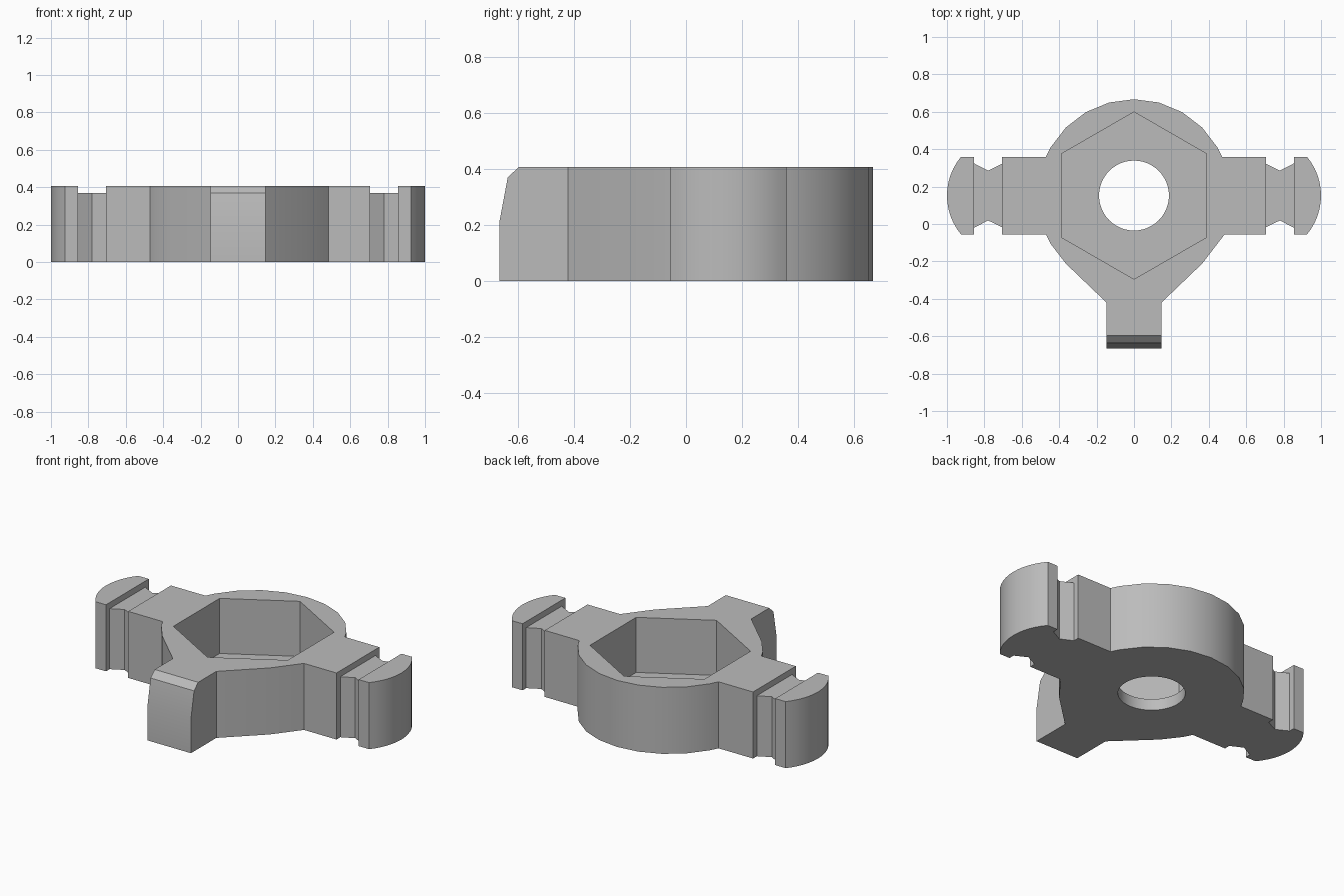
import bpy, bmesh, math
from mathutils import Vector

if "Cube" in bpy.data.objects:
    bpy.data.objects.remove(bpy.data.objects["Cube"], do_unlink=True)

HEIGHT = 0.407
CY = 0.152          # hub and arm centre line
HUB_R = 0.515
ARM_W = 0.207       # arm half width
FLOOR = 0.07        # thickness below the hex pocket

grey = bpy.data.materials.new("plain grey")
grey.use_nodes = True
colour = (0.5, 0.5, 0.5, 1)
grey.diffuse_color = colour
grey.node_tree.nodes["Principled BSDF"].inputs["Base Color"].default_value = colour


def prism(name, points, direction):
    """Extrude a closed loop of 3D points along a direction."""
    bm = bmesh.new()
    face = bm.faces.new([bm.verts.new(p) for p in points])
    res = bmesh.ops.extrude_face_region(bm, geom=[face])
    verts = [g for g in res["geom"] if isinstance(g, bmesh.types.BMVert)]
    bmesh.ops.translate(bm, verts=verts, vec=Vector(direction))
    bmesh.ops.recalc_face_normals(bm, faces=bm.faces)
    mesh = bpy.data.meshes.new(name)
    bm.to_mesh(mesh)
    bm.free()
    mesh.materials.append(grey)
    obj = bpy.data.objects.new(name, mesh)
    bpy.context.collection.objects.link(obj)
    return obj


def ring(radius, sides, start, z):
    angles = [start + math.tau * i / sides for i in range(sides)]
    return [(radius * math.cos(a), CY + radius * math.sin(a), z) for a in angles]


def hub_point(deg):
    a = math.radians(deg)
    return (HUB_R * math.cos(a), CY + HUB_R * math.sin(a))


# Arm outline, front to back: shaft, V notch, rounded end
notch = [(0.705, -ARM_W), (0.705, -0.17), (0.78, -0.133), (0.855, -0.172), (0.855, -ARM_W)]
end_r = 0.324
half = math.asin(ARM_W / end_r)
arc = [(1 - end_r + end_r * math.cos(a), end_r * math.sin(a))
       for a in (half * (i / 6 - 1) for i in range(13))]
arm = notch + arc + [(x, -y) for x, y in reversed(notch)]
arm_right = [(x, CY + y) for x, y in arm]
arm_left = [(-x, y) for x, y in reversed(arm_right)]

# Whole plan outline, counter-clockwise from the front leg
root_x = math.sqrt(HUB_R ** 2 - ARM_W ** 2)
outline = [(-0.147, -0.665), (0.147, -0.665), (0.147, -0.42), hub_point(315),
           (0.485, CY - ARM_W)]
outline += arm_right + [(root_x, CY + ARM_W)]
outline += [hub_point(d) for d in range(30, 151, 15)]
outline += [(-root_x, CY + ARM_W)] + arm_left
outline += [(-root_x, CY - ARM_W), hub_point(210), hub_point(225), (-0.147, -0.42)]
body = prism("bracket_body", [(x, y, 0) for x, y in outline], (0, 0, HEIGHT))

# Pocket, through hole, neck steps and front leg nose
nose = [(-0.57, 0.43), (-0.635, 0.37), (-0.6725, 0.17), (-0.72, 0.17), (-0.72, 0.43)]
cutters = [
    prism("hex_pocket_cutter", ring(0.447, 6, math.pi / 2, FLOOR), (0, 0, 1)),
    prism("hole_cutter", ring(0.187, 48, 0, -0.2), (0, 0, 1)),
    prism("leg_nose_cutter", [(-0.3, y, z) for y, z in nose], (0.6, 0, 0)),
]
for side, name in ((1, "left"), (-1, "right")):
    neck = [(side * x, y, 0.37) for x, y in
            ((0.705, -0.2), (0.855, -0.2), (0.855, 0.5), (0.705, 0.5))]
    cutters.append(prism(name + "_neck_cutter", neck, (0, 0, 0.2)))

bpy.ops.object.select_all(action="DESELECT")
body.select_set(True)
bpy.context.view_layer.objects.active = body
for cutter in cutters:
    cutter.hide_render = True
    mod = body.modifiers.new(cutter.name, "BOOLEAN")
    mod.operation = "DIFFERENCE"
    mod.solver = "EXACT"
    mod.object = cutter
    bpy.ops.object.modifier_apply(modifier=mod.name)
for cutter in cutters:
    bpy.data.objects.remove(cutter, do_unlink=True)

bpy.ops.object.shade_smooth_by_angle(angle=math.radians(30))
